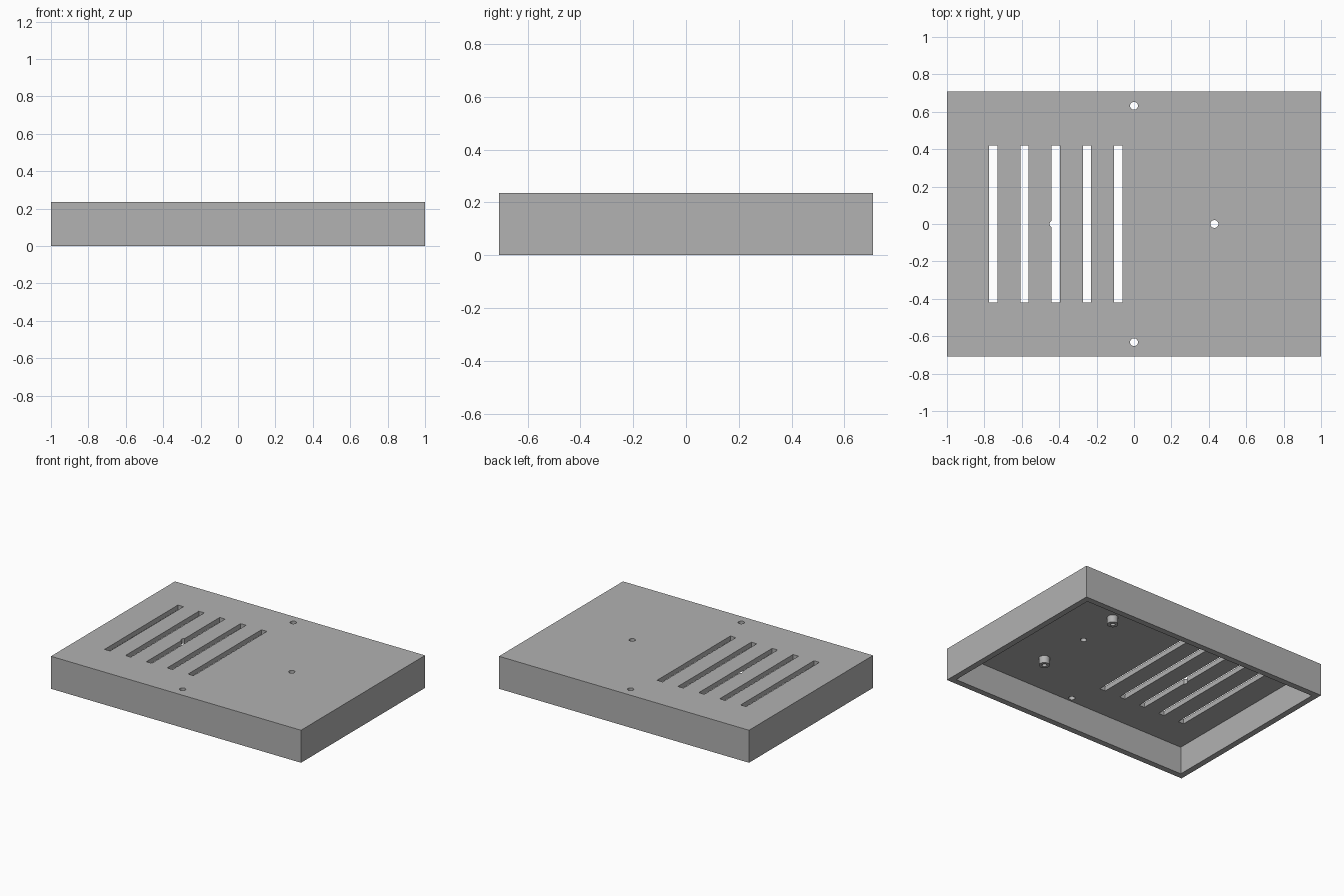
import bpy

if "Cube" in bpy.data.objects:
    bpy.data.objects.remove(bpy.data.objects["Cube"], do_unlink=True)

LENGTH, WIDTH, HEIGHT = 2.0, 1.417, 0.235
WALL, PANEL = 0.043, 0.035
INNER_TOP = HEIGHT - PANEL

grey = bpy.data.materials.new("plain grey")
grey.use_nodes = True
grey.diffuse_color = (0.445, 0.445, 0.445, 1)
grey.node_tree.nodes["Principled BSDF"].inputs["Base Color"].default_value = grey.diffuse_color


def box(name, x, y, size, z0, z1):
    bpy.ops.mesh.primitive_cube_add(size=1, location=(x, y, (z0 + z1) / 2))
    ob = bpy.context.object
    ob.name = name
    ob.scale = (size[0], size[1], z1 - z0)
    bpy.ops.object.transform_apply(location=True, rotation=False, scale=True)
    ob.data.materials.append(grey)
    return ob


def cylinder(name, x, y, radius, z0, z1):
    bpy.ops.mesh.primitive_cylinder_add(vertices=32, radius=radius, depth=z1 - z0,
                                        location=(x, y, (z0 + z1) / 2))
    ob = bpy.context.object
    ob.name = name
    ob.data.materials.append(grey)
    return ob


def cut(target, cutter):
    cutter.hide_render = True
    mod = target.modifiers.new("cut", "BOOLEAN")
    mod.operation = "DIFFERENCE"
    mod.solver = "EXACT"
    mod.object = cutter
    bpy.context.view_layer.objects.active = target
    bpy.ops.object.modifier_apply(modifier=mod.name)
    bpy.data.objects.remove(cutter, do_unlink=True)


def smooth(ob):
    bpy.ops.object.select_all(action="DESELECT")
    ob.select_set(True)
    bpy.context.view_layer.objects.active = ob
    bpy.ops.object.shade_smooth_by_angle()


# Cover shell, open underneath
cover = box("cover", 0, 0, (LENGTH, WIDTH), 0, HEIGHT)
cut(cover, box("cavity_cutter", 0, 0, (LENGTH - 2 * WALL, WIDTH - 2 * WALL), -0.1, INNER_TOP))

# Ventilation slots
for i in range(5):
    cut(cover, box("slot_cutter", -0.752 + i * 0.167, 0, (0.044, 0.838), 0.15, 0.3))

# Screw holes, one of which runs into the middle slot
for x, y in ((0, 0.632), (0, -0.632), (0.43, 0), (-0.43, 0)):
    cut(cover, cylinder("hole_cutter", x, y, 0.021, 0.15, 0.3))
smooth(cover)

# Hollow mounting posts beneath the top panel
for side, y in (("left", -0.347), ("right", 0.347)):
    post = cylinder("mounting_post_" + side, 0.473, y, 0.036, 0.147, INNER_TOP + 0.005)
    cut(post, cylinder("bore_cutter", 0.473, y, 0.016, 0.1, INNER_TOP))
    smooth(post)
